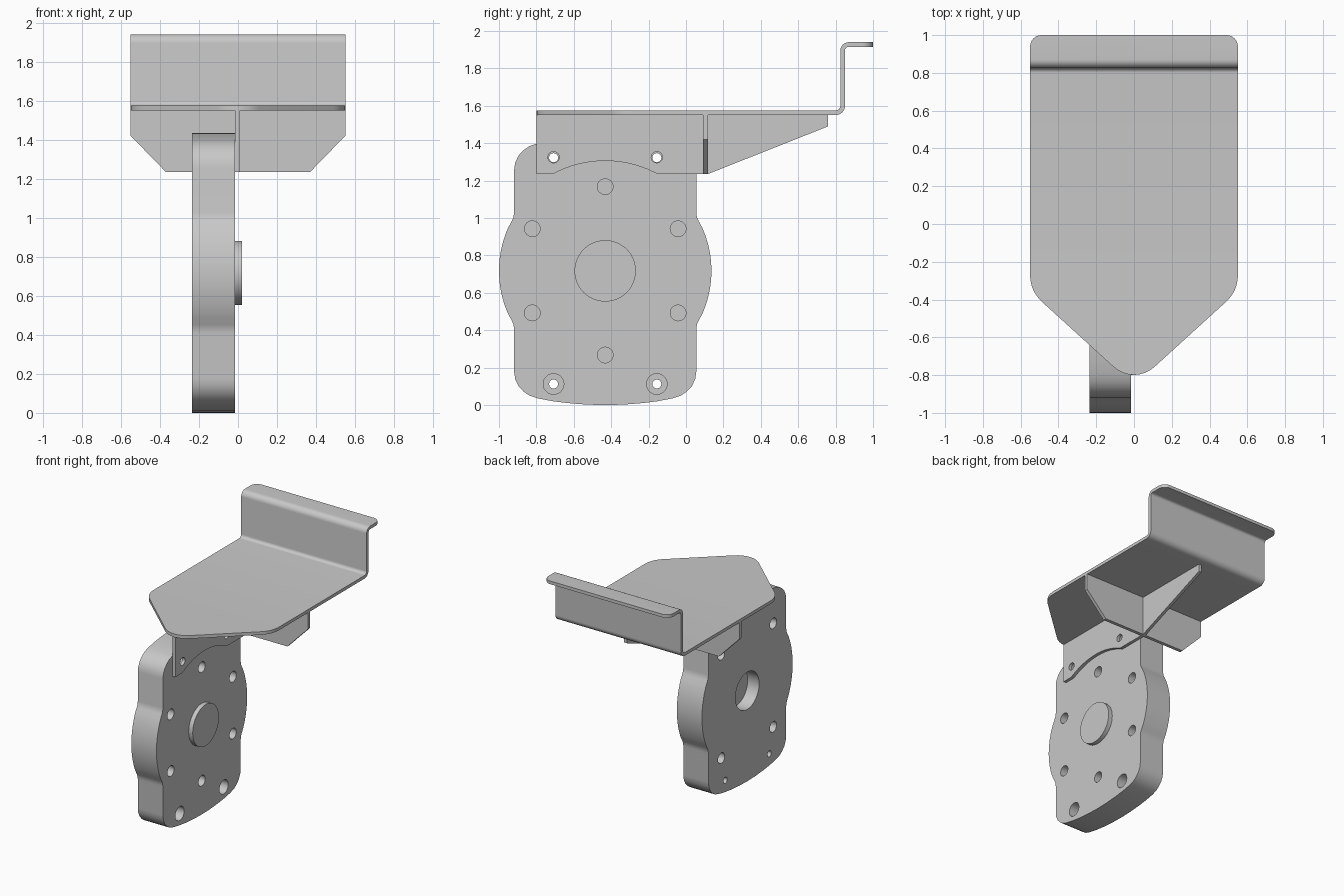
import bpy, bmesh, math
from mathutils import Vector

if "Cube" in bpy.data.objects:
    bpy.data.objects.remove(bpy.data.objects["Cube"], do_unlink=True)

COLOUR = (0.58, 0.58, 0.58, 1)
grey = bpy.data.materials.new("plain_grey")
grey.use_nodes = True
grey.diffuse_color = COLOUR
grey.node_tree.nodes["Principled BSDF"].inputs["Base Color"].default_value = COLOUR


def prism(name, outline, axis, low, high):
    """Extrude a 2D outline along one axis between two positions."""
    place = {"x": lambda u, v, d: (d, u, v),
             "y": lambda u, v, d: (u, d, v),
             "z": lambda u, v, d: (u, v, d)}[axis]
    bm = bmesh.new()
    ends = [[bm.verts.new(place(u, v, d)) for u, v in outline] for d in (low, high)]
    for ring in ends:
        bm.faces.new(ring)
    n = len(outline)
    for i in range(n):
        j = (i + 1) % n
        bm.faces.new((ends[0][i], ends[0][j], ends[1][j], ends[1][i]))
    bmesh.ops.recalc_face_normals(bm, faces=bm.faces)
    mesh = bpy.data.meshes.new(name)
    bm.to_mesh(mesh)
    bm.free()
    mesh.materials.append(grey)
    obj = bpy.data.objects.new(name, mesh)
    bpy.context.collection.objects.link(obj)
    return obj


def fillet(corners, steps=8):
    """Round each (u, v, radius) corner of a polygon."""
    out = []
    n = len(corners)
    for i, (u, v, r) in enumerate(corners):
        if r == 0:
            out.append((u, v))
            continue
        p = Vector((u, v))
        a = (Vector(corners[i - 1][:2]) - p).normalized()
        b = (Vector(corners[(i + 1) % n][:2]) - p).normalized()
        half = math.acos(a.dot(b)) / 2
        center = p + (a + b).normalized() * (r / math.sin(half))
        reach = r / math.tan(half)
        start, end = p + a * reach - center, p + b * reach - center
        first = math.atan2(start.y, start.x)
        sweep = math.atan2(start.x * end.y - start.y * end.x, start.dot(end))
        for k in range(steps + 1):
            t = first + sweep * k / steps
            out.append((center.x + r * math.cos(t), center.y + r * math.sin(t)))
    return out


def circle(u, v, r, n=32):
    return [(u + r * math.cos(math.tau * i / n), v + r * math.sin(math.tau * i / n))
            for i in range(n)]


def combine(obj, tool, operation="DIFFERENCE"):
    """Apply a boolean and remove its tool."""
    tool.hide_render = True
    mod = obj.modifiers.new("cut", "BOOLEAN")
    mod.operation = operation
    mod.solver = "EXACT"
    mod.object = tool
    bpy.context.view_layer.objects.active = obj
    bpy.ops.object.modifier_apply(modifier=mod.name)
    bpy.data.objects.remove(tool, do_unlink=True)


def drill(obj, u, v, r, low, high):
    combine(obj, prism("drill_cutter", circle(u, v, r), "x", low, high))


CY, CZ = -0.432, 0.7175        # housing centre
BACK, FACE = -0.235, -0.015    # housing side faces
SIGNS = [(a, b) for a in (-1, 1) for b in (-1, 1)]

# Folded sheet: bent profile trimmed by its plan outline
profile = fillet([(-1.1, 1.55, 0), (0.85, 1.55, 0.05), (0.85, 1.915, 0.02), (1.1, 1.915, 0),
                  (1.1, 1.94, 0), (0.825, 1.94, 0.045), (0.825, 1.575, 0.025), (-1.1, 1.575, 0)])
sheet = prism("folded_top_plate", profile, "x", -0.6, 0.6)
plan = fillet([(-0.55, 1, 0.06), (-0.55, -0.355, 0.19), (0, -0.855, 0.16),
               (0.55, -0.355, 0.19), (0.55, 1, 0.06)])
combine(sheet, prism("plan_cutter", plan, "z", 1.4, 2.1), "INTERSECT")

# Cross rib under the sheet
prism("cross_rib", [(-0.55, 1.55), (-0.55, 1.42), (-0.37, 1.235),
                    (0.37, 1.235), (0.55, 1.42), (0.55, 1.55)], "y", 0.09, 0.117)

# Long web: arched mounting part and tapered rear part
arch = [(CY + 0.588 * math.sin(math.radians(a)), CZ + 0.588 * math.cos(math.radians(a)))
        for a in range(-24, 25, 2)]
web = prism("mounting_web", [(-0.8, 1.55), (-0.8, 1.235), (CY - 0.28, 1.235)] + arch +
            [(CY + 0.28, 1.235), (0.117, 1.235), (0.76, 1.49), (0.76, 1.55)],
            "x", FACE, 0.01)
for s in (-1, 1):
    drill(web, CY + s * 0.276, 1.325, 0.03, -0.1, 0.1)

# Housing outline: one quarter, mirrored both ways
quarter = [(0.568 * math.cos(math.radians(a)), 0.568 * math.sin(math.radians(a)))
           for a in range(0, 26, 3)]
quarter += [(0.5, 0.265), (0.491, 0.285), (0.487, 0.31), (0.487, 0.54), (0.481, 0.58),
            (0.463, 0.617), (0.437, 0.645), (0.405, 0.667), (0.36, 0.682), (0.28, 0.697),
            (0.2, 0.707), (0.1, 0.715), (0, 0.7175)]
upper = quarter + [(-u, v) for u, v in quarter[-2::-1]]
whole = upper + [(u, -v) for u, v in upper[-2:0:-1]]
housing = prism("housing", [(CY + u, CZ + v) for u, v in whole], "x", BACK, FACE)

# Corner bolt holes with counterbores, and blind holes in the rear face
for a, b in SIGNS:
    y, z = CY + a * 0.276, CZ + b * 0.605
    drill(housing, y, z, 0.055, FACE - 0.1, 0.1)
    drill(housing, y, z, 0.024, -0.4, 0.1)
    drill(housing, CY + a * 0.325, CZ + b * 0.41, 0.042, -0.4, BACK + 0.09)

# Ring of six blind holes in the front face
for i in range(6):
    t = math.radians(30 + 60 * i)
    drill(housing, CY + 0.45 * math.cos(t), CZ + 0.45 * math.sin(t), 0.042, FACE - 0.1, 0.1)

# Rear recess and raised centre boss
combine(housing, prism("recess_cutter", circle(CY, CZ, 0.148, 48), "x", -0.4, BACK + 0.1))
prism("centre_boss", circle(CY, CZ, 0.164, 48), "x", FACE - 0.01, 0.02)

# Smooth curved walls, keep edges sharp
bpy.ops.object.select_all(action="DESELECT")
for obj in bpy.context.scene.objects:
    if obj.type == "MESH":
        obj.select_set(True)
        bpy.context.view_layer.objects.active = obj
bpy.ops.object.shade_smooth_by_angle(angle=math.radians(30))
